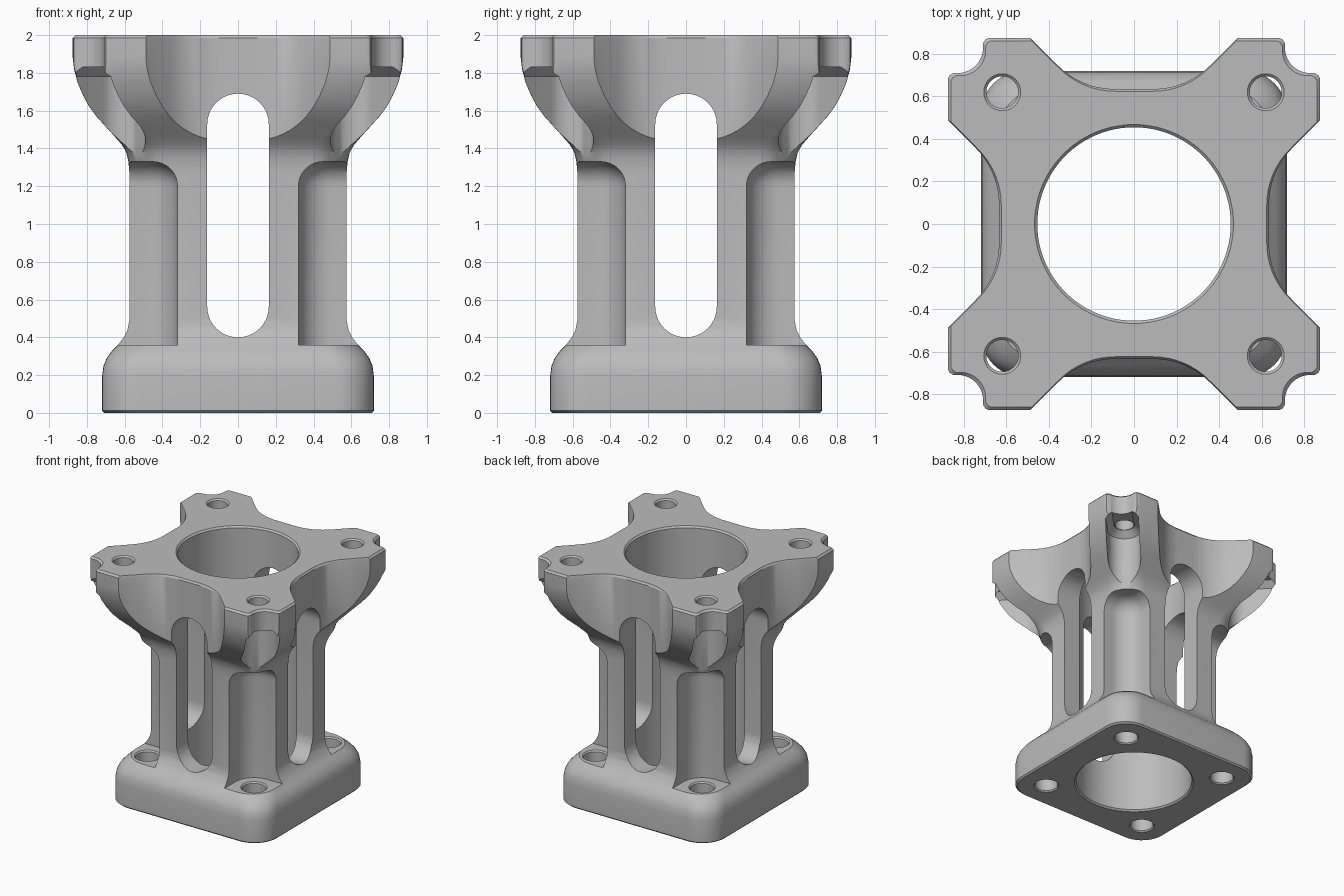
import bpy, bmesh, math
from math import sin, cos, pi, radians
from mathutils import Matrix

cube = bpy.data.objects.get("Cube")
if cube:
    bpy.data.objects.remove(cube, do_unlink=True)

gray = bpy.data.materials.new("plain_gray")
gray.use_nodes = True
gray.diffuse_color = (0.5, 0.5, 0.5, 1)
gray.node_tree.nodes["Principled BSDF"].inputs["Base Color"].default_value = (0.5, 0.5, 0.5, 1)


def arc(cx, cy, r, a0, a1, n):
    angles = [radians(a0 + (a1 - a0) * i / n) for i in range(n + 1)]
    return [(cx + r * cos(a), cy + r * sin(a)) for a in angles]


def circle(c, r, n=48):
    return arc(c, c, r, 0, 360, n)[:-1]


def rounded_square(c, half, r, n=10):
    k = half - r
    pts = []
    for q, (sx, sy) in enumerate([(1, 1), (-1, 1), (-1, -1), (1, -1)]):
        pts += arc(c + sx * k, c + sy * k, r, 90 * q, 90 * q + 90, n)
    return pts


def diagonal_slot(c, r, reach=0.6):
    # half circle on the inner side, straight walls running out past the corner
    far = c + reach
    return arc(c, c, r, 135, 315, 24) + arc(far, far, r, -45, 135, 4)


def loft(bm, levels):
    # joins (outline, z) levels of equal point count into a closed solid
    rings = [[bm.verts.new((x, y, z)) for x, y in pts] for pts, z in levels]
    for low, high in zip(rings, rings[1:]):
        for i in range(len(low)):
            j = (i + 1) % len(low)
            bm.faces.new((low[i], low[j], high[j], high[i]))
    bm.faces.new(rings[0][::-1])
    bm.faces.new(rings[-1])


def solid(name, level_sets, turns=(0,), tilt=None):
    bm = bmesh.new()
    for turn in turns:
        for levels in level_sets:
            part = bmesh.new()
            loft(part, levels)
            if tilt:
                part.transform(tilt)
            part.transform(Matrix.Rotation(turn * pi / 2, 4, 'Z'))
            temp = bpy.data.meshes.new("temp")
            part.to_mesh(temp)
            part.free()
            bm.from_mesh(temp)
            bpy.data.meshes.remove(temp)
    bmesh.ops.recalc_face_normals(bm, faces=bm.faces)
    mesh = bpy.data.meshes.new(name)
    bm.to_mesh(mesh)
    bm.free()
    mesh.materials.append(gray)
    obj = bpy.data.objects.new(name, mesh)
    bpy.context.collection.objects.link(obj)
    return obj


def carve(body, cutter, operation='DIFFERENCE'):
    cutter.hide_render = True
    mod = body.modifiers.new("carve", 'BOOLEAN')
    mod.operation = operation
    mod.solver = 'EXACT'
    mod.object = cutter
    bpy.context.view_layer.objects.active = body
    bpy.ops.object.modifier_apply(modifier=mod.name)
    bpy.data.objects.remove(cutter, do_unlink=True)


CORNERS = range(4)

# Body: rounded square with a stepped base, straight shaft and flared head
profile = [(0.708, 0), (0.72, 0.012), (0.72, 0.19), (0.712, 0.25), (0.695, 0.29),
           (0.67, 0.325), (0.635, 0.36), (0.605, 0.4), (0.585, 0.44), (0.575, 0.49),
           (0.575, 1.27), (0.58, 1.33), (0.592, 1.38), (0.615, 1.42), (0.65, 1.46),
           (0.7, 1.515), (0.75, 1.57), (0.79, 1.625), (0.82, 1.68), (0.85, 1.75),
           (0.868, 1.82), (0.875, 1.88), (0.875, 2)]
body = solid("adapter_bracket", [[(rounded_square(0, h, 0.2), z) for h, z in profile]])

# Head outline: scooped sides and notched corners, mirrored over the diagonal
eighth = [(0.635, 0)] + arc(1.015, 0.09, 0.38, 180, 135, 8)
eighth += [(0.875, 0.488), (0.875, 0.685), (0.868, 0.7), (0.85, 0.71)]
eighth += arc(0.83, 0.83, 0.12, 265, 225, 6)
quarter = eighth + [(y, x) for x, y in eighth[-2:0:-1]]
outline = []
for q in CORNERS:
    c, s = round(cos(q * pi / 2)), round(sin(q * pi / 2))
    outline += [(c * x - s * y, s * x + c * y) for x, y in quarter]


def scaled(k):
    return [(x * k, y * k) for x, y in outline]


envelope = [(scaled(2), -0.1), (scaled(2), 0.8), (scaled(1), 1),
            (scaled(1), 1.985), (scaled(0.95), 2.03)]
carve(body, solid("head_envelope", [envelope]), 'INTERSECT')

# Central bore with chamfered rims
bore = [(0.48, -0.012), (0.455, 0.013), (0.455, 1.987), (0.48, 2.012)]
carve(body, solid("bore", [[(circle(0, r, 96), z) for r, z in bore]]))

# Tall windows through both pairs of sides
window = arc(0, 1.527, 0.163, 0, 180, 20) + arc(0, 0.563, 0.163, 180, 360, 20)
upright = Matrix.Rotation(pi / 2, 4, 'X')
for turn in (0, 1):
    carve(body, solid("window", [[(window, -1.5), (window, 1.5)]], (turn,), upright))

# Corner pockets above the base holes, with filleted ceilings
pocket = [(rounded_square(1, 0.68, 0.17), 0.36)]
for i in range(9):
    a = i * pi / 16
    d = 0.13 * (1 - cos(a))
    pocket.append((rounded_square(1, 0.68 - d, 0.17 - d), 1.2 + 0.13 * sin(a)))
carve(body, solid("corner_pockets", [pocket], CORNERS))

# Open bolt head recesses under the head corners
recess = [(diagonal_slot(0.62, r), z) for r, z in [(0.13, 1.2), (0.13, 1.78), (0.08, 1.83)]]
carve(body, solid("bolt_recesses", [recess], CORNERS))

# Bolt holes in head and base
head_hole = [(0.075, 1.6), (0.075, 1.988), (0.1, 2.013)]
base_hole = [(0.112, -0.012), (0.09, 0.01), (0.09, 0.35), (0.112, 0.372)]
holes = [[(circle(0.62, r), z) for r, z in head_hole],
         [(circle(0.49, r), z) for r, z in base_hole]]
carve(body, solid("bolt_holes", holes, CORNERS))

# Smooth shading with crisp edges
bpy.ops.object.select_all(action='DESELECT')
body.select_set(True)
bpy.context.view_layer.objects.active = body
bpy.ops.object.shade_smooth_by_angle(angle=radians(30))
